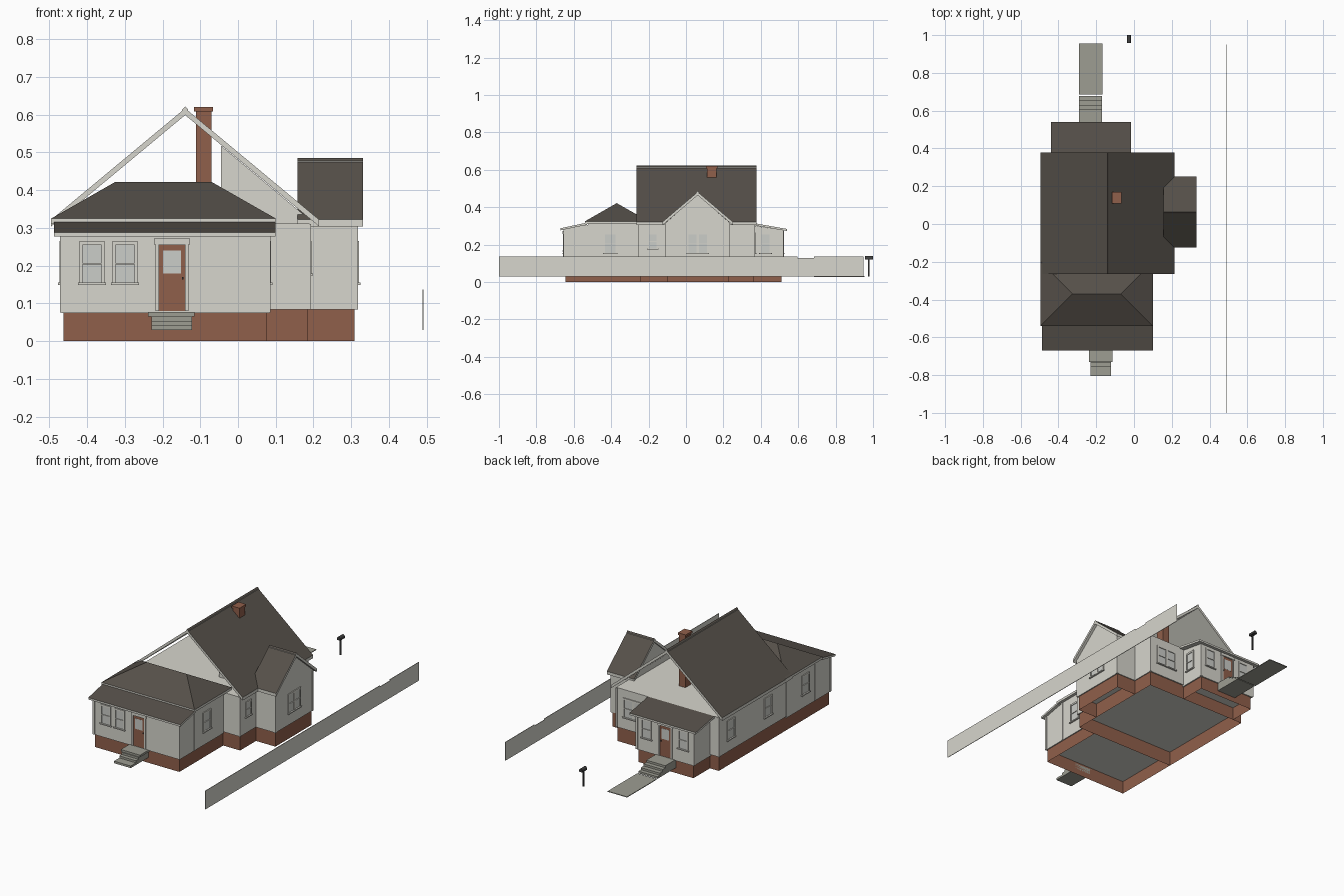
import bpy, bmesh, math

if "Cube" in bpy.data.objects:
    bpy.data.objects.remove(bpy.data.objects["Cube"])


def material(name, *rgb):
    m = bpy.data.materials.new(name)
    m.diffuse_color = (*rgb, 1)
    m.use_nodes = True
    m.node_tree.nodes["Principled BSDF"].inputs["Base Color"].default_value = m.diffuse_color
    return m


WALL = material("pale_siding", 0.68, 0.67, 0.61)
ROOF = material("dark_shingle", 0.092, 0.08, 0.067)
BRICK = material("red_brown_brick", 0.28, 0.115, 0.07)
STONE = material("grey_concrete", 0.34, 0.34, 0.29)
GLASS = material("pale_glass", 0.60, 0.61, 0.58)
IRON = material("dark_iron", 0.05, 0.05, 0.05)


def finish(name, bm, mats, rule=None):
    bmesh.ops.recalc_face_normals(bm, faces=bm.faces)
    if rule:
        for f in bm.faces:
            f.material_index = 1 if rule(f) else 0
    me = bpy.data.meshes.new(name)
    bm.to_mesh(me)
    bm.free()
    for m in mats:
        me.materials.append(m)
    ob = bpy.data.objects.new(name, me)
    bpy.context.collection.objects.link(ob)
    return ob


def prism(name, pts, axis, a, b, mats, rule=None):
    """Extrude a 2D profile along x, y or z from a to b."""
    place = {"x": lambda p, t: (t, p[0], p[1]),
             "y": lambda p, t: (p[0], t, p[1]),
             "z": lambda p, t: (p[0], p[1], t)}[axis]
    bm = bmesh.new()
    lo = [bm.verts.new(place(p, a)) for p in pts]
    hi = [bm.verts.new(place(p, b)) for p in pts]
    bm.faces.new(lo)
    bm.faces.new(hi)
    n = len(pts)
    for i in range(n):
        j = (i + 1) % n
        bm.faces.new((lo[i], lo[j], hi[j], hi[i]))
    return finish(name, bm, mats, rule)


def box(name, x0, x1, y0, y1, z0, z1, mat):
    return prism(name, [(x0, y0), (x1, y0), (x1, y1), (x0, y1)], "z", z0, z1, [mat])


def upward(f):
    return f.normal.z > 0.3


# Hollow brick foundations, open below, with a concrete floor on top
def foundation(name, x0, x1, y0, y1, top):
    ob = prism(name, [(x0, y0), (x1, y0), (x1, y1), (x0, y1)], "z", 0, top,
               [BRICK, STONE], upward)
    bm = bmesh.new()
    bm.from_mesh(ob.data)
    bmesh.ops.delete(bm, geom=[f for f in bm.faces if f.normal.z < -0.5],
                     context="FACES_ONLY")
    bm.to_mesh(ob.data)
    bm.free()


foundation("front_foundation", -0.462, 0.077, -0.645, -0.245, 0.076)
foundation("main_foundation", -0.462, 0.185, -0.245, 0.36, 0.085)
foundation("bay_foundation", 0.185, 0.309, -0.10, 0.228, 0.085)
foundation("rear_foundation", -0.405, -0.052, 0.36, 0.51, 0.076)

# Walls
box("main_walls", -0.468, 0.19, -0.253, 0.367, 0.084, 0.312, WALL)
box("front_walls", -0.468, 0.083, -0.52, -0.25, 0.075, 0.315, WALL)
prism("front_porch_walls", [(-0.652, 0.075), (-0.652, 0.283), (-0.515, 0.308), (-0.515, 0.075)],
      "x", -0.468, 0.083, [WALL])
prism("rear_porch_walls", [(0.517, 0.075), (0.517, 0.278), (0.36, 0.302), (0.36, 0.075)],
      "x", -0.412, -0.045, [WALL])
prism("bay_walls", [(-0.108, 0.084), (-0.108, 0.318), (0.0625, 0.465), (0.233, 0.318), (0.233, 0.084)],
      "x", 0.165, 0.315, [WALL])
prism("attic_partition", [(-0.045, 0.31), (-0.045, 0.518), (0.19, 0.322), (0.19, 0.31)],
      "y", -0.11, -0.10, [WALL])

# Corner boards
corners = [(-0.468, -0.652, 0.28), (0.083, -0.652, 0.28), (0.083, -0.515, 0.31), (-0.468, -0.515, 0.31),
           (0.19, -0.253, 0.31), (0.19, 0.367, 0.31), (-0.468, 0.367, 0.31), (-0.468, -0.253, 0.31),
           (0.315, -0.108, 0.315), (0.315, 0.233, 0.315), (-0.412, 0.517, 0.275), (-0.045, 0.517, 0.275)]
for i, (x, y, top) in enumerate(corners):
    sx = -1 if x < -0.4 else 1
    sy = 1 if y > 0.2 else -1
    xs = sorted((x + sx * 0.003, x - sx * 0.009))
    ys = sorted((y + sy * 0.003, y - sy * 0.009))
    box(f"corner_board_{i}", *xs, *ys, 0.076 if abs(y) > 0.37 else 0.084, top, WALL)

# Roofs: dark shingle on top, pale fascia and soffit
def gable(name, c, half, eave, ridge, thick, axis, a, b):
    pts = [(c - half, eave), (c, ridge), (c + half, eave),
           (c + half, eave - thick), (c, ridge - thick), (c - half, eave - thick)]
    prism(name, pts, axis, a, b, [WALL, ROOF], upward)


gable("main_roof", -0.14, 0.355, 0.322, 0.617, 0.018, "y", -0.265, 0.378)
gable("main_ridge_cap", -0.14, 0.008, 0.614, 0.622, 0.006, "y", -0.265, 0.378)
gable("bay_roof", 0.0625, 0.188, 0.322, 0.482, 0.018, "x", 0.157, 0.331)
gable("bay_ridge_cap", 0.0625, 0.008, 0.478, 0.486, 0.006, "x", 0.157, 0.331)
prism("front_porch_roof", [(-0.67, 0.288), (-0.53, 0.318), (-0.53, 0.306), (-0.67, 0.277)],
      "x", -0.488, 0.10, [WALL, ROOF], upward)
prism("rear_porch_roof", [(0.54, 0.284), (0.37, 0.314), (0.37, 0.302), (0.54, 0.273)],
      "x", -0.44, -0.016, [WALL, ROOF], upward)

# Hip roof over the front room
bm = bmesh.new()
rect = [(-0.495, -0.54), (0.10, -0.54), (0.10, -0.20), (-0.495, -0.20)]
low = [bm.verts.new((x, y, 0.311)) for x, y in rect]
eave = [bm.verts.new((x, y, 0.325)) for x, y in rect]
left, right = bm.verts.new((-0.325, -0.37, 0.422)), bm.verts.new((-0.07, -0.37, 0.422))
bm.faces.new(low)
for i in range(4):
    j = (i + 1) % 4
    bm.faces.new((low[i], low[j], eave[j], eave[i]))
bm.faces.new((eave[0], eave[1], right, left))
bm.faces.new((eave[1], eave[2], right))
bm.faces.new((eave[2], eave[3], left, right))
bm.faces.new((eave[3], eave[0], left))
finish("front_hip_roof", bm, [WALL, ROOF], upward)

# Chimney
box("chimney", -0.111, -0.07, 0.113, 0.164, 0.312, 0.61, BRICK)
box("chimney_cap", -0.116, -0.066, 0.108, 0.169, 0.608, 0.62, BRICK)


# Plates on a wall: side is the wall's outward direction, u runs along the wall
def plate(name, side, wall, u0, u1, z0, z1, depth, mat):
    s = 1 if side[0] == "+" else -1
    d = sorted((wall - s * 0.002, wall + s * depth))
    if side[1] == "x":
        box(name, *d, u0, u1, z0, z1, mat)
    else:
        box(name, u0, u1, *d, z0, z1, mat)


def window(name, side, wall, c, w, z0=0.155, z1=0.255):
    a, b, m = c - w / 2, c + w / 2, (z0 + z1) / 2
    plate(name + "_glass", side, wall, a, b, z0, z1, 0.001, GLASS)
    for i, (u0, u1, v0, v1) in enumerate([(a - 0.008, a, z0, z1), (b, b + 0.008, z0, z1),
                                          (a - 0.008, b + 0.008, z1, z1 + 0.01),
                                          (a, b, m - 0.002, m + 0.002)]):
        plate(f"{name}_frame_{i}", side, wall, u0, u1, v0, v1, 0.005, WALL)
    plate(name + "_sill", side, wall, a - 0.012, b + 0.012, z0 - 0.006, z0, 0.009, WALL)


windows = [("front_left_window", "-y", -0.652, -0.387, 0.05), ("front_right_window", "-y", -0.652, -0.299, 0.05),
           ("front_room_window", "+x", 0.083, -0.405, 0.055), ("left_front_window", "-x", -0.468, -0.42, 0.055),
           ("left_middle_window", "-x", -0.468, -0.08, 0.055), ("left_rear_window", "-x", -0.468, 0.26, 0.055),
           ("bay_window_a", "+x", 0.315, 0.035, 0.042), ("bay_window_b", "+x", 0.315, 0.09, 0.042),
           ("rear_porch_side_window", "+x", -0.045, 0.425, 0.045),
           ("rear_porch_window_a", "+y", 0.517, -0.345, 0.05), ("rear_porch_window_b", "+y", 0.517, -0.11, 0.05),
           ("rear_window_a", "+y", 0.367, 0.045, 0.05), ("rear_window_b", "+y", 0.367, 0.11, 0.05)]
for w in windows:
    window(*w)
window("main_right_window", "+x", 0.19, -0.178, 0.038, 0.18, 0.255)


# Doors with glass, casing and knob
def door(name, side, wall, c):
    plate(name, side, wall, c - 0.034, c + 0.034, 0.08, 0.255, 0.002, BRICK)
    plate(name + "_glass", side, wall, c - 0.024, c + 0.024, 0.18, 0.24, 0.003, GLASS)
    for k in (-1, 1):
        u = sorted((c + k * 0.034, c + k * 0.044))
        plate(f"{name}_casing_{k}", side, wall, *u, 0.08, 0.257, 0.006, WALL)
    plate(name + "_lintel", side, wall, c - 0.048, c + 0.048, 0.256, 0.272, 0.008, WALL)
    plate(name + "_knob", side, wall, c + 0.026, c + 0.03, 0.164, 0.17, 0.007, IRON)


door("front_door", "-y", -0.652, -0.175)
door("rear_door", "+y", 0.517, -0.232)

# Steps and path
box("front_landing", -0.238, -0.115, -0.73, -0.645, 0.066, 0.078, STONE)
for i, (y, top) in enumerate([(-0.735, 0.066), (-0.757, 0.054), (-0.805, 0.042)]):
    box(f"front_step_{i}", -0.229, -0.122, y, -0.645, 0.03, top, STONE)
for i, (y, top) in enumerate([(0.605, 0.078), (0.63, 0.066), (0.655, 0.054), (0.678, 0.042)]):
    box(f"rear_step_{i}", -0.292, -0.17, 0.51, y, 0.03, top, STONE)
box("rear_path", -0.292, -0.168, 0.685, 0.955, 0.028, 0.032, STONE)

# Side fence panels
edges = [-1.0, -0.734, -0.468, -0.202, 0.064, 0.33, 0.596, 0.684, 0.95]
for i in range(8):
    box(f"fence_panel_{i}", 0.489, 0.492, edges[i], edges[i + 1], 0.03,
        0.130 if i == 6 else 0.137, WALL)

# Mailbox with a rounded top
box("mailbox_post", -0.031, -0.023, 0.972, 0.98, 0.03, 0.124, IRON)
arch = [(-0.027 + 0.01 * math.cos(a), 0.13 + 0.01 * math.sin(a))
        for a in [math.pi * k / 6 for k in range(7)]]
prism("mailbox", arch + [(-0.037, 0.121), (-0.017, 0.121)], "y", 0.957, 1.0, [IRON])
